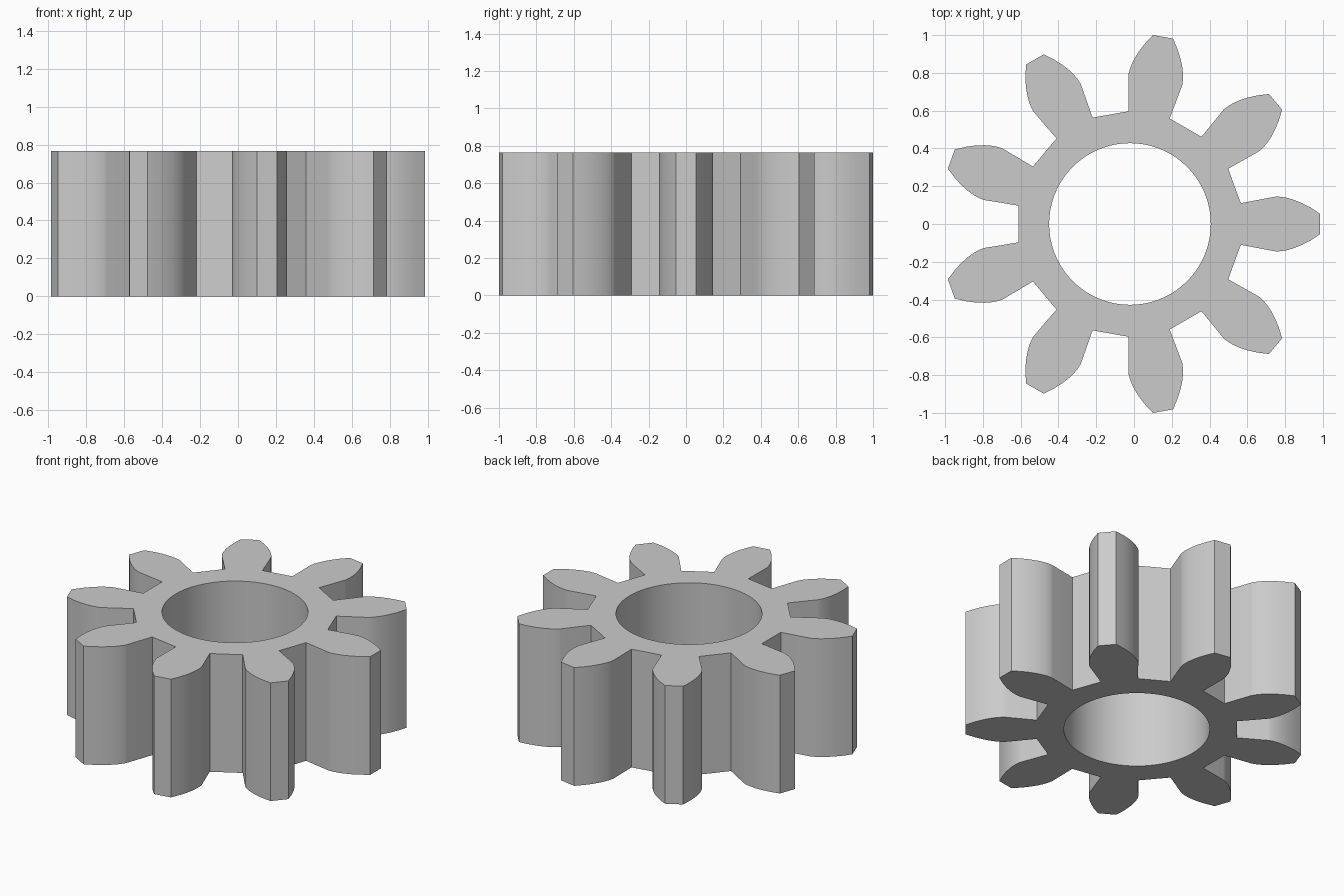
import bpy
import bmesh
from math import sin, cos, atan, sqrt, radians, tau, hypot
from mathutils import Vector

cube = bpy.data.objects.get("Cube")
if cube:
    bpy.data.objects.remove(cube, do_unlink=True)

TEETH, HEIGHT = 9, 0.765
BORE, ROOT, BASE, TIP = 0.428, 0.597, 0.78, 1.0076
HALF_ANGLE = radians(10.65)    # half tooth width at the base circle
CENTRE_X = -0.0215             # an odd tooth count shifts the hub
FLANK_STEPS, BORE_STEPS = 8, 72


def polar(r, a):
    return Vector((CENTRE_X + r * cos(a), r * sin(a), 0))


# Half tooth: radial foot, then an involute flank to the tip
t_max = sqrt((TIP / BASE) ** 2 - 1)
half = [(ROOT, HALF_ANGLE)]
for i in range(FLANK_STEPS + 1):
    t = t_max * i / FLANK_STEPS
    half.append((BASE * hypot(1, t), HALF_ANGLE - t + atan(t)))
tooth = [(r, -a) for r, a in half] + half[::-1]

outline = [polar(r, a + tau * k / TEETH) for k in range(TEETH) for r, a in tooth]
bore = [polar(BORE, tau * i / BORE_STEPS) for i in range(BORE_STEPS)]

# Gear face with its bore, extruded to full height
bm = bmesh.new()
edges = []
for loop in (outline, bore):
    verts = [bm.verts.new(p) for p in loop]
    edges += [bm.edges.new((v, verts[i - 1])) for i, v in enumerate(verts)]
bmesh.ops.triangle_fill(bm, edges=edges, use_beauty=True, normal=(0, 0, 1))
result = bmesh.ops.extrude_face_region(bm, geom=bm.faces[:], use_keep_orig=True)
top = [g for g in result["geom"] if isinstance(g, bmesh.types.BMVert)]
bmesh.ops.translate(bm, verts=top, vec=(0, 0, HEIGHT))
bmesh.ops.recalc_face_normals(bm, faces=bm.faces[:])
mesh = bpy.data.meshes.new("gear")
bm.to_mesh(mesh)
bm.free()

gear = bpy.data.objects.new("gear", mesh)
bpy.context.collection.objects.link(gear)

# Plain grey material
grey = bpy.data.materials.new("light grey")
grey.use_nodes = True
colour = (0.6, 0.6, 0.6, 1)
grey.diffuse_color = colour
for node in grey.node_tree.nodes:
    if node.type == "BSDF_PRINCIPLED":
        node.inputs["Base Color"].default_value = colour
mesh.materials.append(grey)

# Smooth flanks and bore, sharp rims and tips
bpy.ops.object.select_all(action="DESELECT")
gear.select_set(True)
bpy.context.view_layer.objects.active = gear
bpy.ops.object.shade_smooth_by_angle(angle=radians(25))
